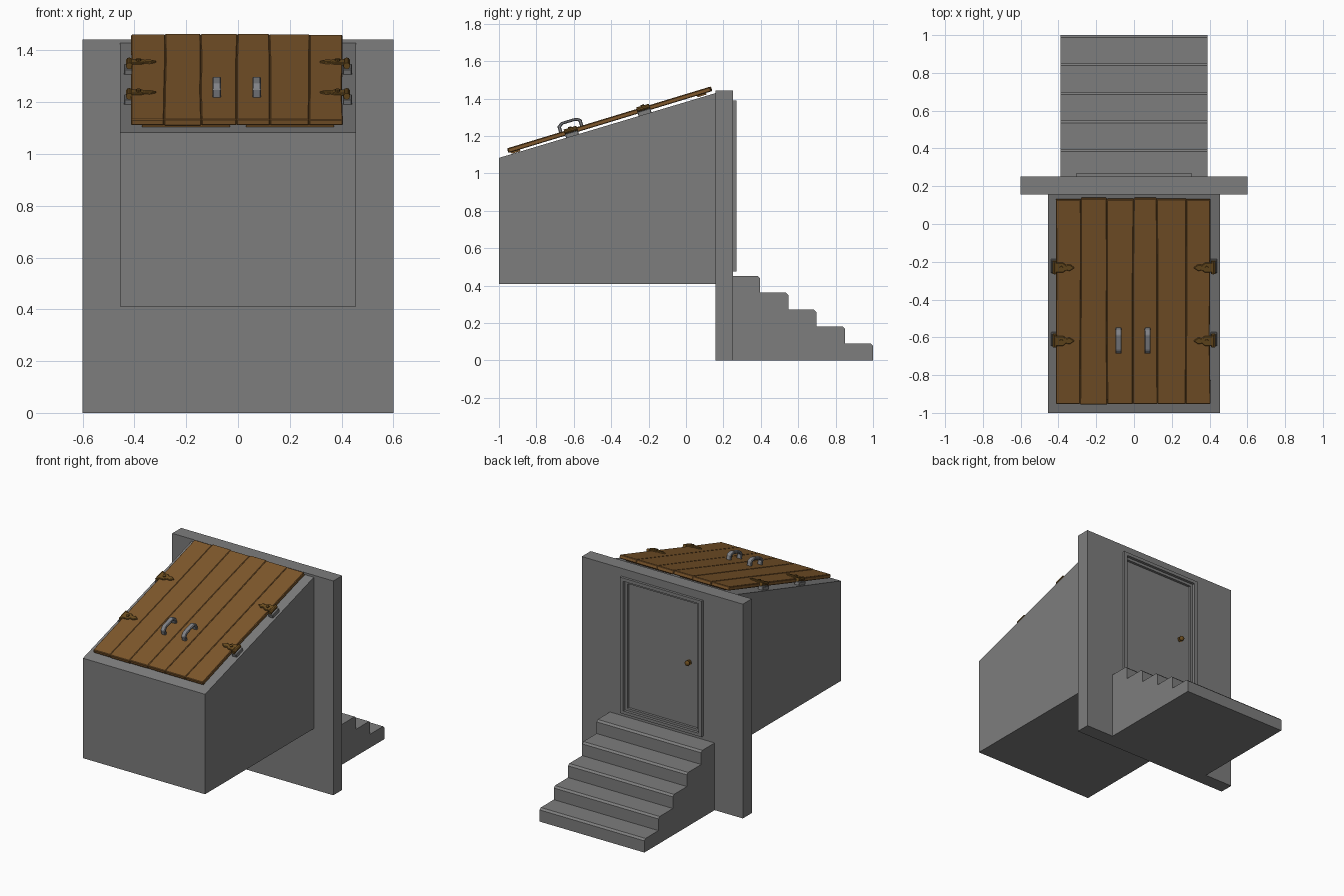
import bpy, bmesh, math, random
from mathutils import Matrix, Vector

if "Cube" in bpy.data.objects:
    bpy.data.objects.remove(bpy.data.objects["Cube"])
random.seed(4)

def material(name, rgb):
    m = bpy.data.materials.new(name)
    m.diffuse_color = (*rgb, 1)
    m.use_nodes = True
    m.node_tree.nodes["Principled BSDF"].inputs["Base Color"].default_value = m.diffuse_color
    return m

STONE = material("stone", (0.205, 0.205, 0.205))
STEEL = material("steel", (0.22, 0.225, 0.24))
WOOD = material("wood", (0.21, 0.097, 0.025))
BRASS = material("brass", (0.15, 0.075, 0.014))
# sloped frame of the hatch: x across, y up the slope, z out of the slope
SLOPE = Matrix.Translation((0, -0.95, 1.108)) @ Matrix.Rotation(math.radians(16.9), 4, 'X')

def prism(name, pts, axis, a, b, mat=STONE, frame=Matrix(), bevel=0):
    """Extrude a 2D outline along an axis from a to b."""
    def put(p, t):
        return {'x': (t, p[0], p[1]), 'y': (p[0], t, p[1]), 'z': (p[0], p[1], t)}[axis]
    bm = bmesh.new()
    lo, hi = ([bm.verts.new(put(p, t)) for p in pts] for t in (a, b))
    n = len(pts)
    bm.faces.new(lo)
    bm.faces.new(hi[::-1])
    for i in range(n):
        j = (i + 1) % n
        bm.faces.new((lo[i], hi[i], hi[j], lo[j]))
    bmesh.ops.recalc_face_normals(bm, faces=bm.faces)
    me = bpy.data.meshes.new(name)
    bm.to_mesh(me)
    bm.free()
    ob = bpy.data.objects.new(name, me)
    bpy.context.collection.objects.link(ob)
    ob.matrix_world = frame
    me.materials.append(mat)
    if bevel:
        mod = ob.modifiers.new("bevel", 'BEVEL')
        mod.width, mod.segments, mod.limit_method = bevel, 1, 'ANGLE'
    return ob

def box(name, x0, x1, y0, y1, z0, z1, **kw):
    return prism(name, [(x0, y0), (x1, y0), (x1, y1), (x0, y1)], 'z', z0, z1, **kw)

def border(name, outer, inner, y0, y1):
    """Four bars filling the ring between two x-z rectangles (half width, z0, z1)."""
    (X, A, B), (x, a, b) = outer, inner
    box(name + "_left", -X, -x, y0, y1, A, B)
    box(name + "_right", x, X, y0, y1, A, B)
    box(name + "_bottom", -x, x, y0, y1, A, a)
    box(name + "_top", -x, x, y0, y1, b, B)

# cellar housing with sloped top
prism("housing", [(-1, 0.41), (0.16, 0.41), (0.16, 1.43), (-1, 1.083)], 'x', -0.455, 0.455)

# wall around the doorway, stepped door frame, door leaf
OPEN, LIP, LEAF = (0.28, 0.495, 1.368), (0.28, 0.495, 1.368), (0.262, 0.51, 1.35)
border("wall", (0.6, 0, 1.443), OPEN, 0.157, 0.252)
border("frame", (0.305, 0.475, 1.39), OPEN, 0.25, 0.269)
border("frame_lip", LIP, LEAF, 0.2, 0.25)
box("door", -0.262, 0.262, 0.16, 0.233, 0.51, 1.35)

# door knob
for name, r, y, d in (("knob_plate", 0.018, 0.234, 0.006), ("knob_stem", 0.008, 0.242, 0.02)):
    bpy.ops.mesh.primitive_cylinder_add(vertices=12, radius=r, depth=d,
        location=(-0.187, y, 0.935), rotation=(math.pi / 2, 0, 0))
    bpy.context.object.name = name
    bpy.context.object.data.materials.append(BRASS)
bpy.ops.mesh.primitive_uv_sphere_add(segments=12, ring_count=8, radius=0.017, location=(-0.187, 0.254, 0.935))
knob = bpy.context.object
knob.name = "knob"
knob.scale.y = 0.75
knob.data.materials.append(BRASS)
bpy.ops.object.shade_smooth_by_angle()

# stairs with chamfered noses
stair = [(0.25, 0)]
for i, y in enumerate((1.0, 0.85, 0.697, 0.547, 0.395)):
    z = 0.0905 * (i + 1)
    stair += [(y, z - 0.0905), (y, z - 0.012), (y - 0.012, z)]
stair.append((0.25, 0.4525))
prism("stairs", stair, 'x', -0.39, 0.39)

# hatch planks with slightly wavy, chamfered edges
seams = [-0.411, -0.283, -0.143, -0.004, 0.122, 0.275, 0.403]
rows = [0, 0.38, 0.76, 1.137]
edges = [[x + random.uniform(-0.003, 0.003) for _ in rows] for x in seams]
for i in range(6):
    low, top = random.uniform(0, 0.008), random.uniform(-0.005, 0.004)
    us = [low, rows[1], rows[2], rows[3] + top]
    left = list(zip(edges[i], us))
    right = list(zip(edges[i + 1], us))
    lift = random.uniform(0, 0.003)
    prism(f"plank_{i + 1}", left[::-1] + right, 'z', 0.001, 0.024 + lift,
          mat=WOOD, frame=SLOPE, bevel=0.0035)

# battens under each leaf, hinges and handles
strap = [(0.415, -0.027), (0.375, -0.027), (0.36, -0.014), (0.34, -0.018),
         (0.315, 0), (0.34, 0.018), (0.36, 0.014), (0.375, 0.027), (0.415, 0.027)]
arch = [(0.28, 0.022), (0.28, 0.06), (0.305, 0.077), (0.39, 0.077), (0.415, 0.06), (0.415, 0.022),
        (0.397, 0.022), (0.397, 0.053), (0.383, 0.062), (0.312, 0.062), (0.298, 0.053), (0.298, 0.022)]
arch = [(u + 0.012, v) for u, v in arch]
for s, side in ((-1, "left"), (1, "right")):
    for u, where in ((0.04, "low"), (1.08, "high")):
        a, b = sorted((s * 0.03, s * 0.37))
        box(f"batten_{side}_{where}", a, b, u - 0.025, u + 0.025, -0.008, 0.003, mat=WOOD, frame=SLOPE)
    for u, where in ((0.355, "low"), (0.76, "high")):
        tag = f"{side}_{where}"
        prism("strap_" + tag, [(s * x, u + y) for x, y in strap], 'z', 0.02, 0.033,
              mat=BRASS, frame=SLOPE, bevel=0.003)
        a, b = sorted((s * 0.405, s * 0.44))
        box("hinge_plate_" + tag, a, b, u - 0.036, u + 0.036, -0.02, 0.01, frame=SLOPE, bevel=0.003)
        for name, v, turn, r, h in (("pin_", (s * 0.42, u, 0.022), math.pi / 2, 0.013, 0.07),
                                    ("rivet_", (s * 0.385, u, 0.034), 0, 0.01, 0.012)):
            bpy.ops.mesh.primitive_cylinder_add(vertices=10, radius=r, depth=h)
            ob = bpy.context.object
            ob.name = name + tag
            ob.matrix_world = SLOPE @ Matrix.Translation(v) @ Matrix.Rotation(turn, 4, 'X')
            ob.data.materials.append(BRASS)
    x = 0.072 if s > 0 else -0.082
    prism("handle_" + side, arch, 'x', x - 0.016, x + 0.016, mat=STEEL, frame=SLOPE, bevel=0.004)
